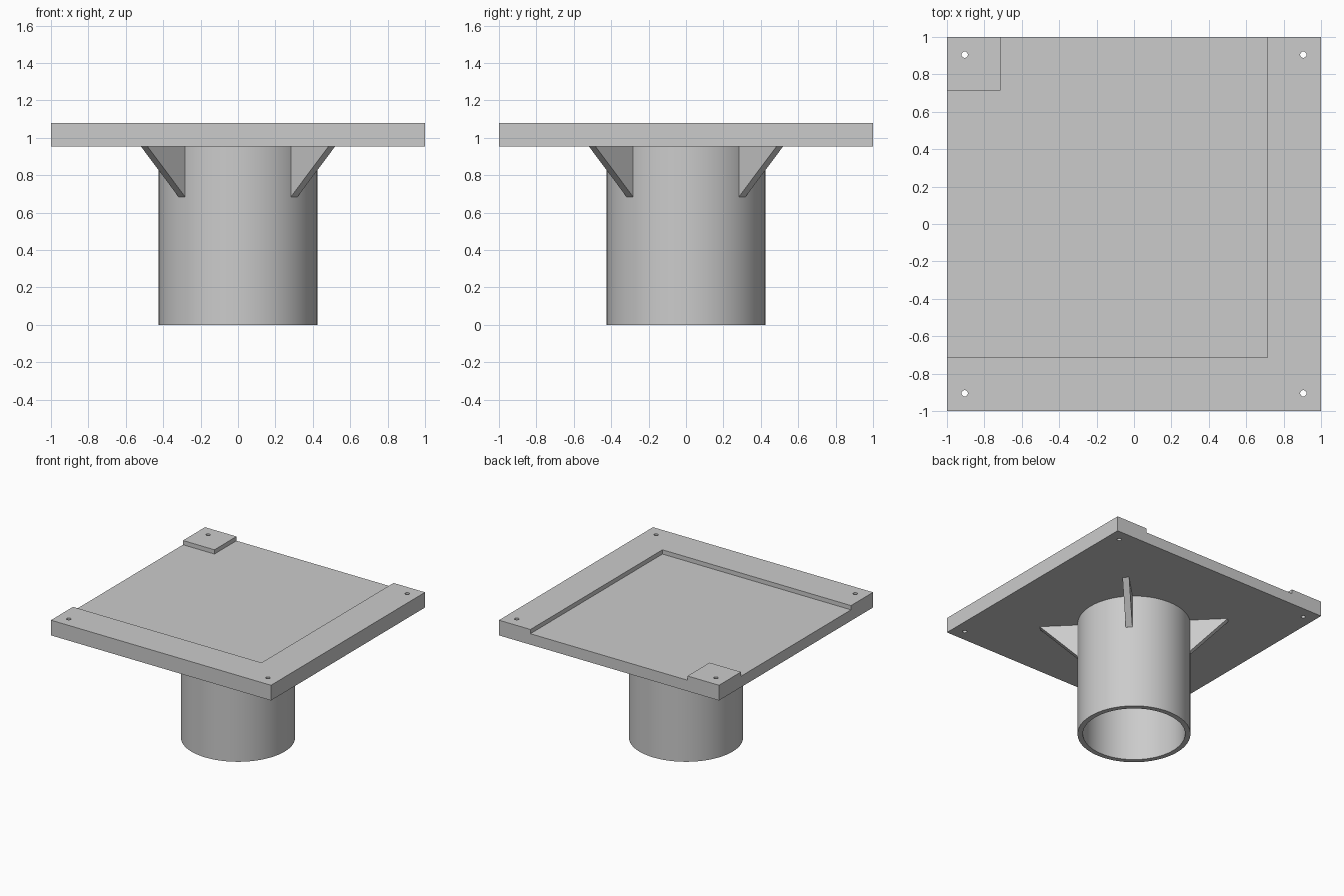
import bpy, bmesh, math
from mathutils import Matrix, Vector

cube = bpy.data.objects.get("Cube")
if cube:
    bpy.data.objects.remove(cube)

steel = bpy.data.materials.new("grey_metal")
steel.use_nodes = True
steel.diffuse_color = (0.6, 0.6, 0.6, 1)
steel.node_tree.nodes["Principled BSDF"].inputs["Base Color"].default_value = (0.6, 0.6, 0.6, 1)

PLATE_BOTTOM, PLATE_TOP, RECESS = 0.955, 1.08, 0.035
OUTER, INNER, EDGE = 0.425, 0.385, 0.714


def prism(name, outline, depth, matrix=Matrix()):
    """Extrude a flat outline along local z."""
    bm = bmesh.new()
    face = bm.faces.new([bm.verts.new((x, y, 0)) for x, y in outline])
    top = bmesh.ops.extrude_face_region(bm, geom=[face])
    verts = [v for v in top["geom"] if isinstance(v, bmesh.types.BMVert)]
    bmesh.ops.translate(bm, verts=verts, vec=(0, 0, depth))
    bmesh.ops.transform(bm, matrix=matrix, verts=bm.verts)
    bmesh.ops.recalc_face_normals(bm, faces=bm.faces)
    mesh = bpy.data.meshes.new(name)
    bm.to_mesh(mesh)
    bm.free()
    mesh.materials.append(steel)
    obj = bpy.data.objects.new(name, mesh)
    bpy.context.collection.objects.link(obj)
    return obj


def circle(radius, sides):
    return [(radius * math.cos(math.tau * i / sides), radius * math.sin(math.tau * i / sides))
            for i in range(sides)]


def cut(target, cutter):
    mod = target.modifiers.new("cut", "BOOLEAN")
    mod.operation, mod.solver, mod.object = "DIFFERENCE", "EXACT", cutter
    bpy.context.view_layer.objects.active = target
    bpy.ops.object.modifier_apply(modifier=mod.name)
    bpy.data.objects.remove(cutter)


# Square top plate
plate = prism("top_plate", [(-1, -1), (1, -1), (1, 1), (-1, 1)], PLATE_TOP - PLATE_BOTTOM,
              Matrix.Translation((0, 0, PLATE_BOTTOM)))

# Recess leaving an L-shaped rim and one raised corner pad
recess = [(-1.1, -EDGE), (EDGE, -EDGE), (EDGE, 1.1), (-EDGE, 1.1), (-EDGE, EDGE), (-1.1, EDGE)]
cut(plate, prism("recess_cutter", recess, 0.2, Matrix.Translation((0, 0, PLATE_TOP - RECESS))))

# Corner bolt holes
for x in (-0.905, 0.905):
    for y in (-0.905, 0.905):
        cut(plate, prism("hole_cutter", circle(0.017, 24), 0.4, Matrix.Translation((x, y, 0.8))))

# Hollow round post
post = prism("post_tube", circle(OUTER, 96), PLATE_BOTTOM)
cut(post, prism("bore_cutter", circle(INNER, 96), 1.2, Matrix.Translation((0, 0, -0.1))))

# Four diagonal triangular gussets
THICK = 0.05
triangle = [(OUTER - 0.015, 0.685), (OUTER, 0.685), (0.71, PLATE_BOTTOM), (OUTER - 0.015, PLATE_BOTTOM)]
upright = Matrix.Translation((0, THICK / 2, 0)) @ Matrix.Rotation(math.pi / 2, 4, "X")
for i in range(4):
    turn = Matrix.Rotation(math.pi / 4 + i * math.pi / 2, 4, "Z")
    prism(f"gusset_{i + 1}", triangle, THICK, turn @ upright)

# Smooth round surfaces, keeping edges crisp
for obj in (plate, post):
    bpy.ops.object.select_all(action="DESELECT")
    obj.select_set(True)
    bpy.context.view_layer.objects.active = obj
    bpy.ops.object.shade_smooth_by_angle(angle=math.radians(30))
